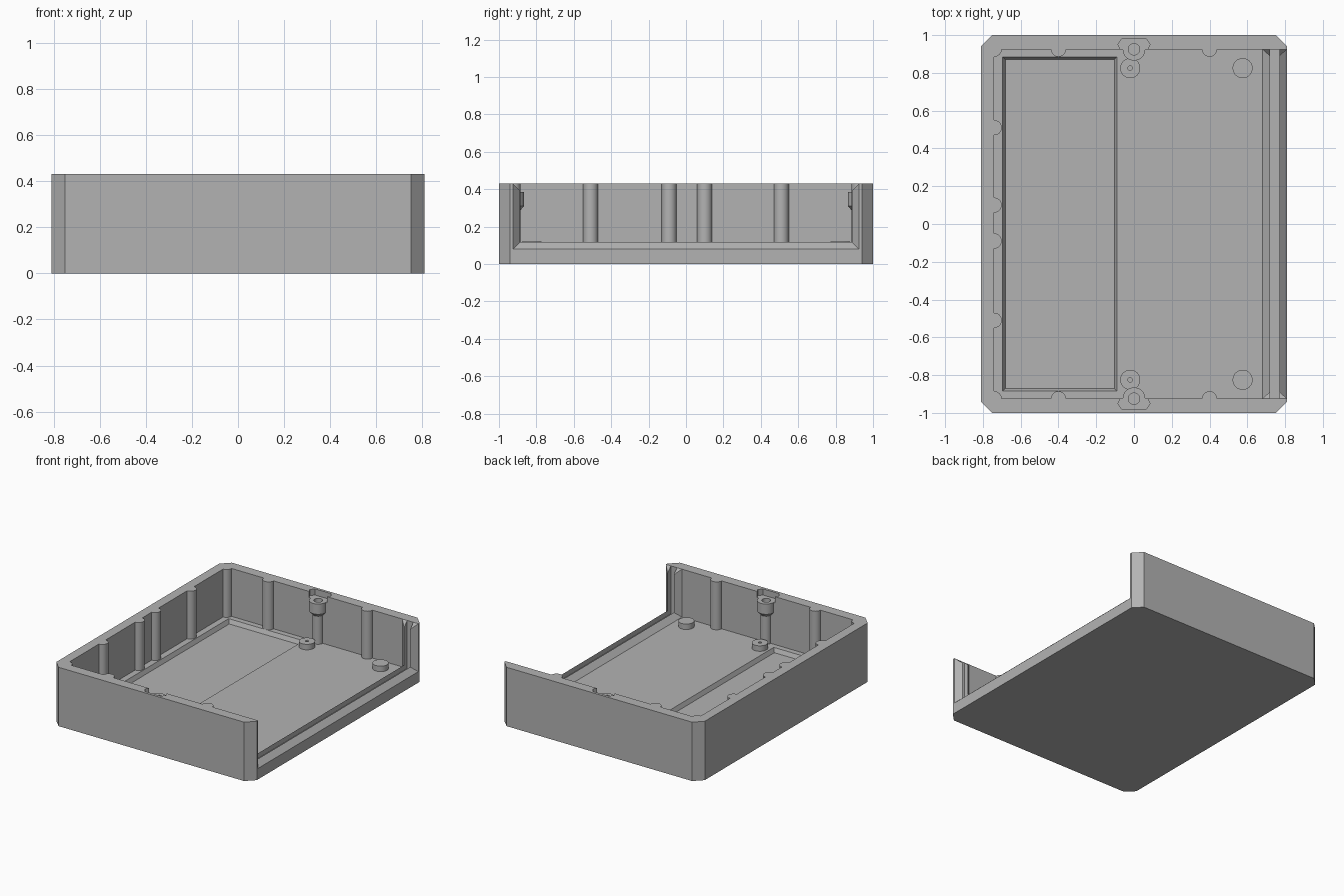
import bpy, bmesh
from math import pi, cos, sin, radians

if "Cube" in bpy.data.objects:
    bpy.data.objects.remove(bpy.data.objects["Cube"])

grey = bpy.data.materials.new("mid grey plastic")
grey.use_nodes = True
colour = (0.45, 0.45, 0.45, 1)
grey.diffuse_color = colour
grey.node_tree.nodes["Principled BSDF"].inputs["Base Color"].default_value = colour

HX, HY, TOP, FLOOR = 0.81, 1.0, 0.43, 0.08
WX, WY = 0.74, 0.925          # inner wall faces


def hull(name, points):
    """Convex solid around a few points."""
    bm = bmesh.new()
    for p in points:
        bm.verts.new(p)
    bmesh.ops.convex_hull(bm, input=bm.verts[:])
    bmesh.ops.dissolve_limit(bm, angle_limit=0.01, verts=bm.verts[:], edges=bm.edges[:])
    bmesh.ops.recalc_face_normals(bm, faces=bm.faces[:])
    mesh = bpy.data.meshes.new(name)
    bm.to_mesh(mesh)
    bm.free()
    mesh.materials.append(grey)
    obj = bpy.data.objects.new(name, mesh)
    bpy.context.collection.objects.link(obj)
    return obj


def prism(name, outline, z0, z1):
    return hull(name, [(x, y, z) for x, y in outline for z in (z0, z1)])


def box(name, x0, x1, y0, y1, z0, z1):
    return prism(name, [(x0, y0), (x1, y0), (x1, y1), (x0, y1)], z0, z1)


def rod(name, x, y, r0, z0, z1, r1=None, n=32):
    r1 = r0 if r1 is None else r1
    return hull(name, [(x + r * cos(2 * pi * i / n), y + r * sin(2 * pi * i / n), z)
                       for r, z in ((r0, z0), (r1, z1)) for i in range(n)])


def combine(target, tool, operation):
    """Apply a boolean and discard the tool."""
    mod = target.modifiers.new("cut", "BOOLEAN")
    mod.operation, mod.solver, mod.object = operation, "EXACT", tool
    dg = bpy.context.evaluated_depsgraph_get()
    mesh = bpy.data.meshes.new_from_object(target.evaluated_get(dg))
    target.modifiers.clear()
    target.data = mesh
    bpy.data.objects.remove(tool)


def add(tool):
    combine(tray, tool, "UNION")


def cut(tool):
    combine(tray, tool, "DIFFERENCE")


# Chamfered block, hollowed and open at the +x end
c = 0.06
tray = prism("enclosure_tray", [(sx * (HX - a), sy * (HY - b)) for sx in (-1, 1)
                                for sy in (-1, 1) for a, b in ((0, c), (c, 0))], 0, TOP)
cut(box("cavity", -WX, 1, -WY, WY, FLOOR, 1))

# Shallow floor pocket with slightly sloped sides
px0, px1, py, dz, t = -0.695, -0.09, 0.885, 0.03, 0.014
cut(hull("pocket", [(x, y, z) for z, i in ((FLOOR + dz, -t), (FLOOR - dz, t))
                    for x in (px0 + i, px1 - i) for y in (-py + i, py - i)]))

# Round ribs on the closed end, the side walls and the corners
ribs = [(-WX, y) for y in (-0.51, -0.09, 0.1, 0.51)]
ribs += [(x, s * WY) for s in (-1, 1) for x in (-WX, -0.4, 0.4)]
for x, y in ribs:
    add(rod("rib", x, y, 0.04, FLOOR - 0.02, TOP, n=24))

# Wedge ridges that form the end panel slot across floor and walls
h = 0.037
for foot, crest in ((0.68, 0.72), (HX, 0.77)):
    add(hull("floor_ridge", [(x, y, z) for y in (-WY - 0.01, WY + 0.01)
                             for x, z in ((foot, FLOOR - 0.01), (foot, FLOOR),
                                          (crest, FLOOR - 0.01), (crest, FLOOR + h))]))
    for s in (-1, 1):
        add(hull("wall_ridge", [(x, s * y, z) for x in (foot, crest)
                                for y in (WY, WY + 0.01) for z in (FLOOR - 0.01, TOP)]
                 + [(crest, s * (WY - h), z) for z in (FLOOR - 0.01, TOP - h)]))

# Screw columns in rim notches, and floor standoffs
for s in (-1, 1):
    cut(prism("notch", [(k * x, s * y) for k in (-1, 1) for x, y in
                        ((0.06, 0.9), (0.085, 0.95), (0.065, 0.98))], 0.385, 0.5))
    add(rod("column", 0, s * WY, 0.037, FLOOR - 0.02, 0.3))
    add(rod("cup_cone", 0, s * WY, 0.037, 0.285, 0.31, 0.06))
    add(rod("cup", 0, s * WY, 0.06, 0.31, 0.385))
    cut(rod("screw_hole", 0, s * WY, 0.03, 0.2, 0.5))
    for x in (-0.02, 0.575):
        add(rod("standoff", x, s * 0.825, 0.053, FLOOR - 0.01, 0.12))
    cut(rod("pilot_hole", -0.02, s * 0.825, 0.012, 0.09, 0.2, n=12))

# Shading
bpy.ops.object.select_all(action="DESELECT")
tray.select_set(True)
bpy.context.view_layer.objects.active = tray
bpy.ops.object.shade_smooth_by_angle(angle=radians(25))
